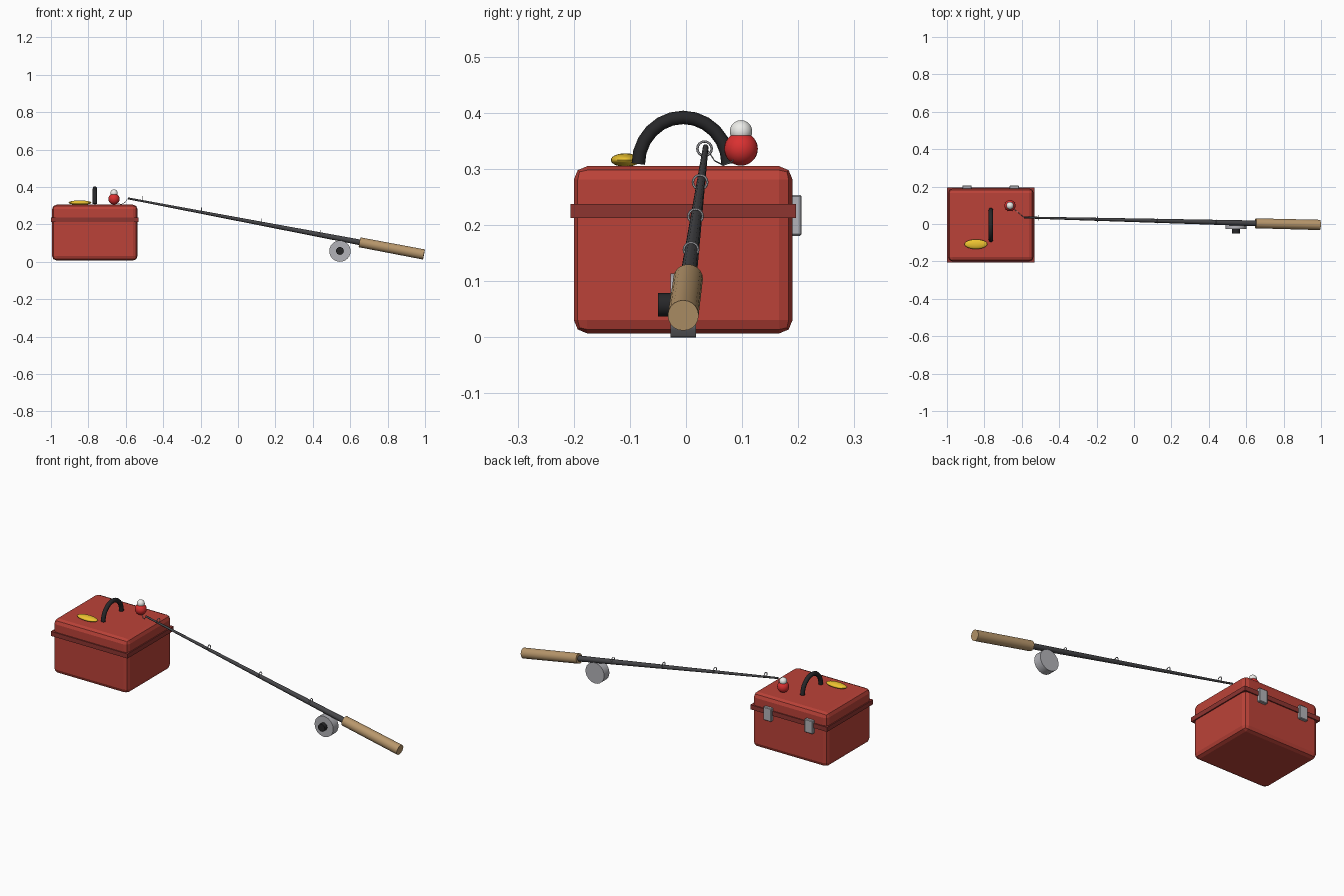
import bpy, math
from mathutils import Vector

if "Cube" in bpy.data.objects:
    bpy.data.objects.remove(bpy.data.objects["Cube"])


def material(name, rgb):
    m = bpy.data.materials.new(name)
    m.diffuse_color = (*rgb, 1)
    m.use_nodes = True
    m.node_tree.nodes["Principled BSDF"].inputs["Base Color"].default_value = m.diffuse_color
    return m


RED = material("box_red", (0.50, 0.055, 0.04))
DARK_RED = material("trim_red", (0.27, 0.035, 0.03))
BLACK = material("black", (0.02, 0.02, 0.022))
GRAPHITE = material("graphite", (0.06, 0.06, 0.065))
METAL = material("metal", (0.45, 0.45, 0.48))
CORK = material("cork", (0.48, 0.31, 0.15))
YELLOW = material("lure_yellow", (0.85, 0.55, 0.03))
BRIGHT_RED = material("float_red", (0.7, 0.03, 0.03))
WHITE = material("white", (0.85, 0.85, 0.82))


def finish(name, mat, smooth=True):
    o = bpy.context.object
    o.name = name
    o.data.materials.append(mat)
    if smooth:
        bpy.ops.object.shade_smooth_by_angle(angle=math.radians(35))
    return o


def box(name, lo, hi, mat, bevel=0, segments=1):
    lo, hi = Vector(lo), Vector(hi)
    bpy.ops.mesh.primitive_cube_add(size=1, location=(lo + hi) / 2)
    bpy.context.object.scale = hi - lo
    bpy.ops.object.transform_apply(location=False)
    o = finish(name, mat, False)
    if bevel:
        b = o.modifiers.new("bevel", "BEVEL")
        b.width, b.segments = bevel, segments
    return o


def taper(name, a, b, r1, r2, mat, sides=16):
    a, b = Vector(a), Vector(b)
    bpy.ops.mesh.primitive_cone_add(vertices=sides, radius1=r1, radius2=r2,
                                    depth=(b - a).length, location=(a + b) / 2)
    bpy.context.object.rotation_euler = (b - a).to_track_quat("Z", "Y").to_euler()
    return finish(name, mat)


def ball(name, loc, radii, mat, rot=0):
    bpy.ops.mesh.primitive_uv_sphere_add(segments=24, ring_count=14, radius=1,
                                         location=loc, rotation=(0, 0, rot))
    bpy.context.object.scale = radii
    bpy.ops.object.transform_apply(location=False, rotation=False)
    return finish(name, mat)


def tube(name, points, radius, mat, sides=1):
    c = bpy.data.curves.new(name, "CURVE")
    c.dimensions = "3D"
    c.bevel_depth, c.bevel_resolution, c.use_fill_caps = radius, sides, True
    s = c.splines.new("POLY")
    s.points.add(len(points) - 1)
    for p, co in zip(s.points, points):
        p.co = (*co, 1)
    o = bpy.data.objects.new(name, c)
    o.data.materials.append(mat)
    bpy.context.collection.objects.link(o)
    return o


# Tackle box with rim and rear latches
box("tackle_box", (-0.994, -0.2, 0.007), (-0.537, 0.19, 0.305), RED, 0.024, 2)
box("lid_rim", (-1.0, -0.206, 0.213), (-0.531, 0.196, 0.238), DARK_RED)
for i, x in enumerate((-0.893, -0.64)):
    box(f"latch_{i + 1}", (x - 0.025, 0.185, 0.181), (x + 0.025, 0.206, 0.254), METAL, 0.003)

# Arched carrying handle
arc = [math.pi * i / 12 for i in range(13)]
tube("carry_handle", [(-0.765, -0.005 + 0.08 * math.cos(t), 0.309 + 0.083 * math.sin(t))
                      for t in arc], 0.012, BLACK, 2)

# Lure and float on the lid
ball("lure", (-0.845, -0.108, 0.316), (0.061, 0.026, 0.012), YELLOW)
ball("float_bottom", (-0.663, 0.098, 0.336), (0.03, 0.03, 0.03), BRIGHT_RED)
ball("float_top", (-0.663, 0.098, 0.367), (0.02, 0.02, 0.02), WHITE)

# Rod blank and cork grip on one sloping axis
butt, tip = Vector((0.994, -0.005, 0.039)), Vector((-0.588, 0.035, 0.339))


def on_rod(x):
    return butt.lerp(tip, (x - butt.x) / (tip.x - butt.x))


taper("rod_blank", on_rod(0.7), tip, 0.0155, 0.005, GRAPHITE, 12)
taper("cork_grip", butt, on_rod(0.65), 0.0275, 0.0265, CORK, 20)

# Line guides standing on the rod
for i, x in enumerate((-0.51, -0.195, 0.125, 0.44)):
    bpy.ops.mesh.primitive_torus_add(location=on_rod(x) + Vector((0, 0, 0.012)),
                                     rotation=(0, math.pi / 2, 0),
                                     major_radius=0.0128, minor_radius=0.0022,
                                     major_segments=16, minor_segments=6)
    finish(f"line_guide_{i + 1}", METAL)

# Slack line from the tip to the float
end = Vector((-0.663, 0.098, 0.336))
tube("fishing_line", [tip.lerp(end, t) - Vector((0, 0, 0.031 * 4 * t * (1 - t)))
                      for t in (0, 0.25, 0.5, 0.75, 1)], 0.0013, METAL, 0)

# Reel with hub
taper("reel", (0.545, 0.018, 0.057), (0.545, -0.028, 0.057), 0.057, 0.057, METAL, 24)
taper("reel_hub", (0.545, -0.02, 0.058), (0.545, -0.05, 0.058), 0.021, 0.021, BLACK, 16)
